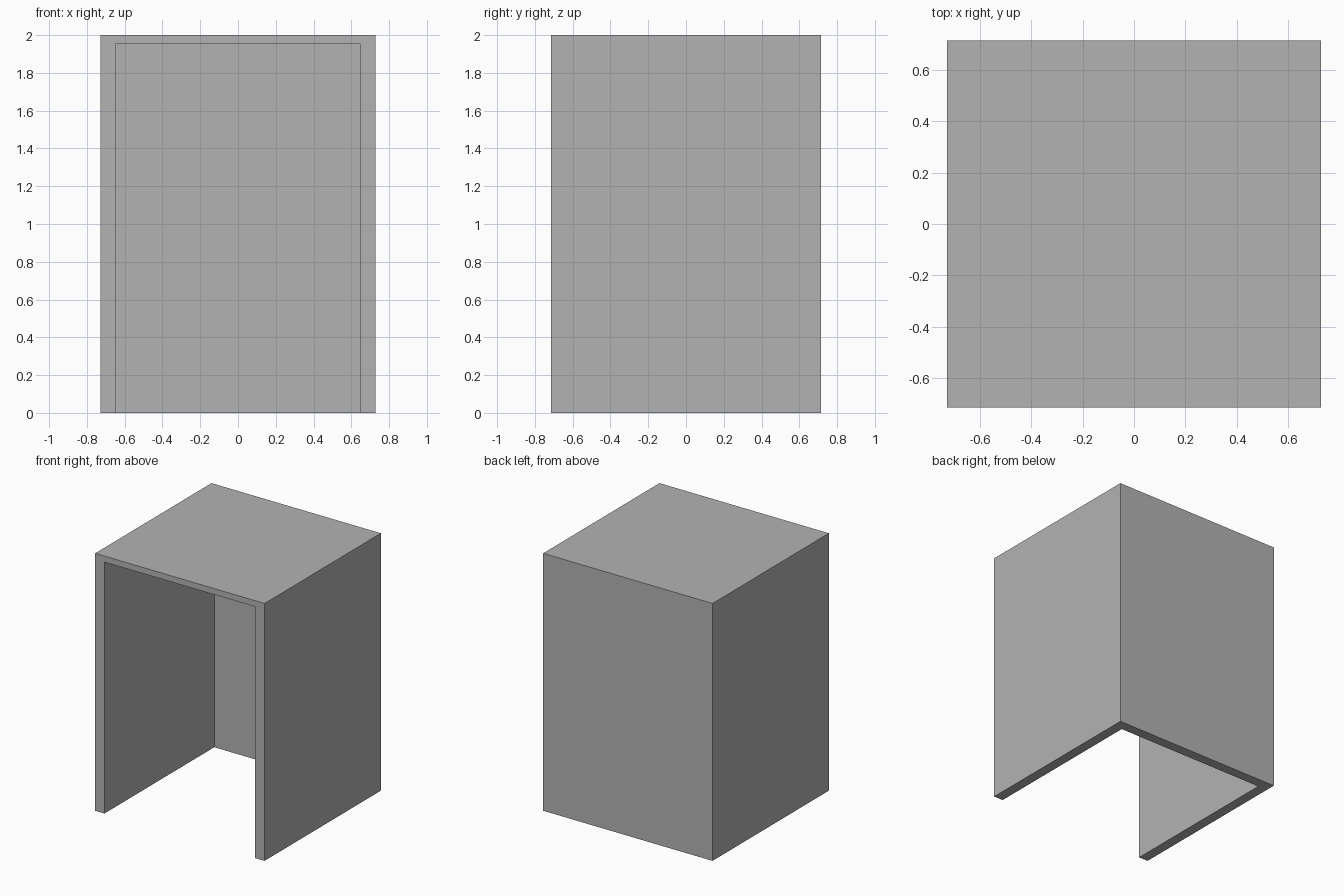
import bpy
import bmesh

cube = bpy.data.objects.get("Cube")
if cube:
    bpy.data.objects.remove(cube, do_unlink=True)

# Overall half sizes, height and wall thicknesses
HALF_X, HALF_Y, HEIGHT = 0.728, 0.714, 2.0
SIDE, BACK, TOP = 0.08, 0.08, 0.047

grey = bpy.data.materials.new("plain_grey")
grey.use_nodes = True
colour = (0.45, 0.45, 0.45, 1)
grey.diffuse_color = colour
grey.node_tree.nodes["Principled BSDF"].inputs["Base Color"].default_value = colour

# Outer shell: a U-shaped plan, open at the front, extruded up to the roof
inner_x, inner_y = HALF_X - SIDE, HALF_Y - BACK
half_plan = [(inner_x, inner_y), (inner_x, -HALF_Y), (HALF_X, -HALF_Y), (HALF_X, HALF_Y)]
plan = half_plan + [(-x, y) for x, y in reversed(half_plan)]

bm = bmesh.new()
floor = bm.faces.new([bm.verts.new((x, y, 0)) for x, y in plan])
walls = bmesh.ops.extrude_face_region(bm, geom=[floor], use_keep_orig=True)
raised = [v for v in walls["geom"] if isinstance(v, bmesh.types.BMVert)]
bmesh.ops.translate(bm, verts=raised, vec=(0, 0, HEIGHT - TOP))

# Replace the wall tops with a closed roof slab, keeping the front frame flush
bmesh.ops.delete(bm, geom=[f for f in walls["geom"] if isinstance(f, bmesh.types.BMFace)],
                 context='FACES_ONLY')
bm.verts.ensure_lookup_table()


def top_at(x, y):
    return next(v for v in raised if abs(v.co.x - x) < 1e-4 and abs(v.co.y - y) < 1e-4)


ceiling = [top_at(x, y) for x, y in ((-inner_x, -HALF_Y), (inner_x, -HALF_Y),
                                     (inner_x, inner_y), (-inner_x, inner_y))]
bm.faces.new(ceiling)
rim = [top_at(-HALF_X, -HALF_Y), ceiling[0], ceiling[1], top_at(HALF_X, -HALF_Y),
       top_at(HALF_X, HALF_Y), top_at(-HALF_X, HALF_Y)]
roof = [bm.verts.new((v.co.x, v.co.y, HEIGHT)) for v in rim]
for i in range(len(rim)):
    j = (i + 1) % len(rim)
    bm.faces.new((rim[i], rim[j], roof[j], roof[i]))
bm.faces.new(roof)

# Merge coplanar pieces into clean flat panels
bmesh.ops.recalc_face_normals(bm, faces=bm.faces)
bmesh.ops.dissolve_limit(bm, angle_limit=0.01, verts=bm.verts, edges=bm.edges)

mesh = bpy.data.meshes.new("open_cabinet")
bm.to_mesh(mesh)
bm.free()
mesh.materials.append(grey)
cabinet = bpy.data.objects.new("open_cabinet", mesh)
bpy.context.collection.objects.link(cabinet)
